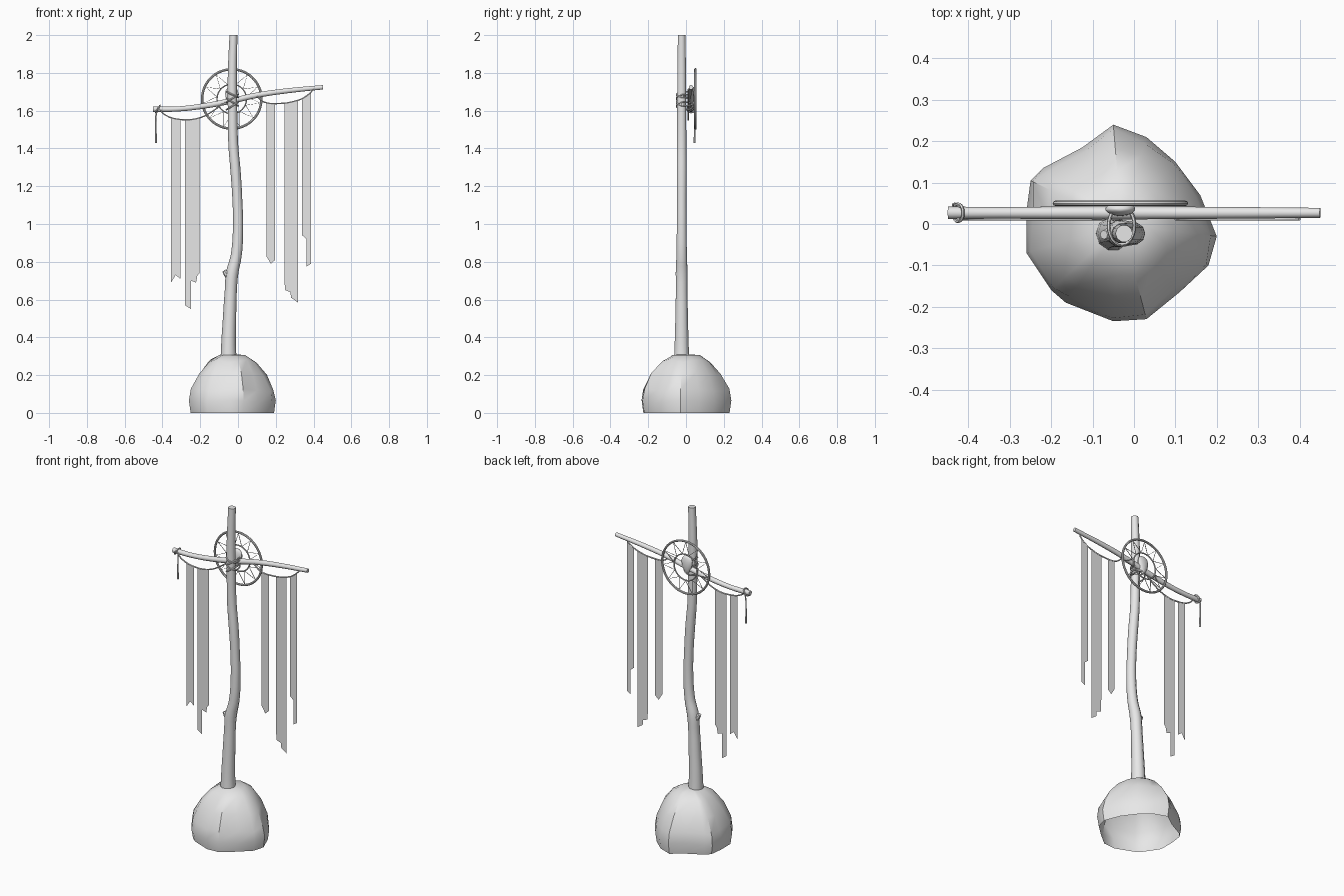
import bpy, bmesh, math
from math import sin, cos, pi, tau
from mathutils import Vector

cube = bpy.data.objects.get("Cube")
if cube:
    bpy.data.objects.remove(cube, do_unlink=True)

grey = bpy.data.materials.new("plain grey")
grey.use_nodes = True
grey.diffuse_color = (0.8, 0.8, 0.8, 1)
grey.node_tree.nodes["Principled BSDF"].inputs["Base Color"].default_value = (0.8, 0.8, 0.8, 1)


def finish(name, mesh, smooth=True, angle=40):
    ob = bpy.data.objects.new(name, mesh)
    bpy.context.collection.objects.link(ob)
    mesh.materials.clear()
    mesh.materials.append(grey)
    if smooth:
        bpy.ops.object.select_all(action='DESELECT')
        ob.select_set(True)
        bpy.context.view_layer.objects.active = ob
        bpy.ops.object.shade_smooth_by_angle(angle=math.radians(angle))
    return ob


def tube(name, points, radius, radii=None, closed=False, sides=2, smooth_path=True, steps=4):
    """Round tube along a path, turned into a mesh."""
    cu = bpy.data.curves.new(name, 'CURVE')
    cu.dimensions = '3D'
    cu.bevel_depth = radius
    cu.bevel_resolution = sides
    cu.use_fill_caps = True
    cu.resolution_u = steps
    kind = 'BEZIER' if smooth_path else 'POLY'
    sp = cu.splines.new(kind)
    pts = sp.bezier_points if smooth_path else sp.points
    pts.add(len(points) - 1)
    for i, (p, co) in enumerate(zip(pts, points)):
        if smooth_path:
            p.co = co
            p.handle_left_type = p.handle_right_type = 'AUTO'
        else:
            p.co = (*co, 1)
        p.radius = radii[i] / radius if radii else 1
    sp.use_cyclic_u = closed
    tmp = bpy.data.objects.new(name + "_path", cu)
    bpy.context.collection.objects.link(tmp)
    deps = bpy.context.evaluated_depsgraph_get()
    mesh = bpy.data.meshes.new_from_object(tmp.evaluated_get(deps))
    bpy.data.objects.remove(tmp, do_unlink=True)
    return finish(name, mesh)


def circle(centre, rx, rz, n, tilt=0.0):
    return [(centre[0] + rx * cos(tau * i / n), centre[1] + tilt * sin(tau * i / n),
             centre[2] + rz * sin(tau * i / n)) for i in range(n)]


# Base rock: an irregular outline, drawn in toward the top, open below
outline = [(-.05, .24), (.03, .21), (.1, .15), (.16, .07), (.2, -.03), (.18, -.1),
           (.11, -.165), (.03, -.23), (-.05, -.235), (-.165, -.19), (-.2, -.16),
           (-.26, -.07), (-.26, .03), (-.25, .105), (-.22, .135), (-.125, .185)]
levels = [(.96, 0), (1, .06), (.95, .12), (.78, .205), (.54, .275), (.3, .306)]
bm = bmesh.new()
rings = []
for k, (s, z) in enumerate(levels):
    ring = []
    for i, (x, y) in enumerate(outline):
        f = s * (1 + .025 * sin(i * 2.3 + k * 1.4)) if k > 1 else s
        dz = .008 * sin(i * 1.7 + k) if 0 < k < 5 else 0
        ring.append(bm.verts.new((-.03 + (x + .03) * f, y * f, z + dz)))
    rings.append(ring)
n = len(outline)
for a, b in zip(rings, rings[1:]):
    for i in range(n):
        j = (i + 1) % n
        bm.faces.new((a[j], a[i], b[i], b[j]))
top = bm.verts.new((-.035, -.01, .312))
for i in range(n):
    bm.faces.new((rings[-1][(i + 1) % n], rings[-1][i], top))
bmesh.ops.recalc_face_normals(bm, faces=bm.faces)
me = bpy.data.meshes.new("base_rock")
bm.to_mesh(me)
bm.free()
finish("base_rock", me, angle=35)

# Crooked pole: x, z, radius
pole = [(-.05, .27, .043), (-.05, .36, .039), (-.045, .5, .035), (-.038, .65, .032),
        (-.031, .74, .033), (-.01, .83, .029), (0, .97, .027), (-.003, 1.12, .026),
        (-.013, 1.28, .027), (-.025, 1.42, .026), (-.029, 1.6, .025), (-.03, 1.8, .024),
        (-.024, 2, .021)]
tube("pole", [(x, -.023, z) for x, z, r in pole], .03, [r for x, z, r in pole], sides=3)
tube("pole_knot", [(-.035, -.023, .71), (-.062, -.025, .737), (-.073, -.026, .753)],
     .018, [.022, .016, .011], smooth_path=False)

# Cross branch
bar = [(-.45, 1.608), (-.32, 1.609), (-.18, 1.625), (-.03, 1.653), (.1, 1.682),
       (.25, 1.704), (.45, 1.724)]
tube("cross_branch", [(x, .027, z) for x, z in bar], .014,
     [.015, .014, .015, .016, .015, .014, .012], sides=3)

# Lashing around pole and branch
for k, (z, slope) in enumerate([(1.625, .02), (1.645, -.02), (1.665, .02), (1.685, -.015)]):
    loop = [(-.03 + .031 * cos(a), -.004 + .046 * sin(a), z + slope * cos(a))
            for a in [tau * i / 12 for i in range(12)]]
    tube(f"lashing_{k + 1}", loop, .0045, closed=True, sides=1, steps=2)

# Hoop with an inner ring and zigzag lacing
centre = (-.033, .05, 1.662)
tube("hoop", circle(centre, .157, .157, 32), .0065, closed=True, steps=2)
tube("inner_ring", circle(centre, .078, .078, 20), .004, closed=True, sides=1, steps=2)
points = 11
lacing = []
for i in range(points * 2):
    r = .152 if i % 2 == 0 else .08
    a = pi / 2 + tau * i / (points * 2)
    lacing.append((centre[0] + r * cos(a), .05, centre[2] + r * sin(a)))
tube("hoop_lacing", lacing, .0025, closed=True, sides=1, smooth_path=False)

# Rounded pebble at the hoop's middle, narrowing downward
bm = bmesh.new()
bmesh.ops.create_uvsphere(bm, u_segments=14, v_segments=8, radius=1)
for v in bm.verts:
    taper = .72 + .3 * v.co.z
    v.co = Vector((-.033 + .047 * v.co.x * taper, .036 + .017 * v.co.y, 1.672 + .056 * v.co.z))
me = bpy.data.meshes.new("hoop_pebble")
bm.to_mesh(me)
bm.free()
finish("hoop_pebble", me)

# Sagging cords below the branch
right_cord = [(-.425, 1.62), (-.385, 1.577), (-.29, 1.552), (-.2, 1.563), (-.13, 1.6), (-.07, 1.645)]
left_cord = [(.1, 1.675), (.14, 1.645), (.22, 1.638), (.3, 1.65), (.36, 1.675), (.4, 1.712)]
for name, cord in (("right_cord", right_cord), ("left_cord", left_cord)):
    tube(name, [(x, .012, z) for x, z in cord], .004, sides=1)

# Cord wrapped on the right end, with a hanging tail
tube("end_wrap", [(-.425 + .012 * cos(a), .027 + .021 * sin(a), 1.609 + .019 * cos(a))
                  for a in [tau * i / 10 for i in range(10)]], .004, closed=True, sides=1)
tube("hanging_cord", [(-.415, .04, 1.62), (-.431, .047, 1.59), (-.435, .046, 1.52),
                      (-.434, .046, 1.43)], .004, [.004, .004, .004, .006], sides=1)


# Cloth strips with torn lower ends: left x, right x, top heights, torn edge
def strip(name, x0, x1, z0, z1, torn):
    bm = bmesh.new()
    edge = [(x0 + (x1 - x0) * t, z) for t, z in torn]
    for (xa, za), (xb, zb) in zip(edge, edge[1:]):
        if xb - xa < 1e-5:
            continue
        ta, tb = (xa - x0) / (x1 - x0), (xb - x0) / (x1 - x0)
        quad = [(xa, za), (xb, zb), (xb, z0 + (z1 - z0) * tb), (xa, z0 + (z1 - z0) * ta)]
        bm.faces.new([bm.verts.new((x, .013, z)) for x, z in quad])
    bmesh.ops.remove_doubles(bm, verts=bm.verts, dist=1e-5)
    me = bpy.data.meshes.new(name)
    bm.to_mesh(me)
    bm.free()
    finish(name, me, smooth=False)


strip("right_outer_strip", -.355, -.305, 1.565, 1.555, [(0, .69), (.5, .73), (1, .71)])
strip("right_inner_strip", -.28, -.203, 1.552, 1.562,
      [(0, .57), (.4, .55), (.4, .7), (.75, .69), (.85, .73), (1, .74)])
strip("left_inner_strip", .15, .197, 1.643, 1.639, [(0, .83), (.5, .79), (1, .81)])
strip("left_middle_strip", .245, .317, 1.64, 1.655,
      [(0, .74), (.05, .65), (.45, .64), (.5, .61), (1, .585)])
strip("left_outer_strip", .34, .387, 1.666, 1.7, [(0, .94), (.5, .92), (.5, .775), (1, .79)])
